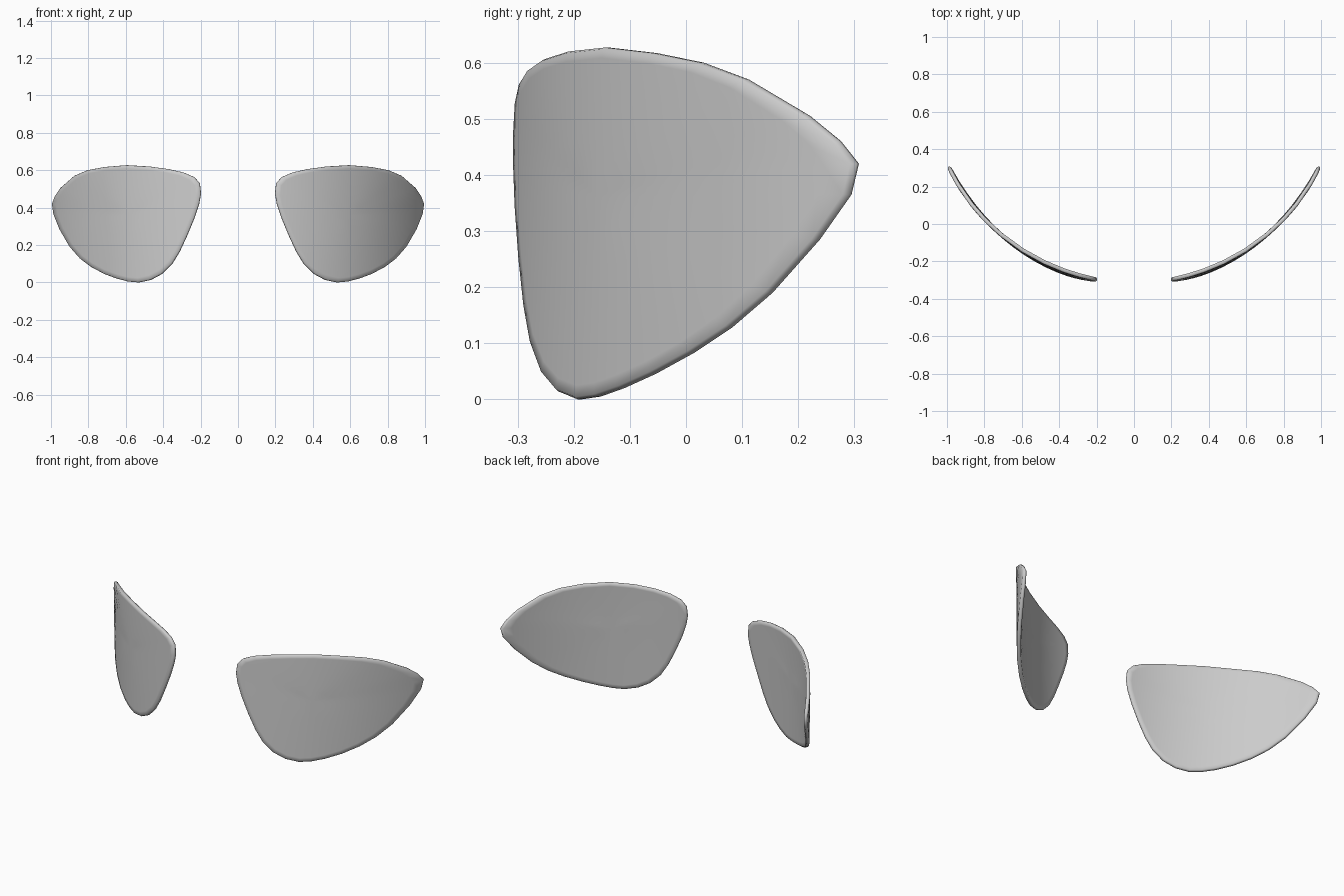
import bpy, bmesh, math
from mathutils import Vector

if "Cube" in bpy.data.objects:
    bpy.data.objects.remove(bpy.data.objects["Cube"])

# Front-view outline of one lens (x, z), clockwise from the inner corner
OUTLINE = [(.2, .475), (.206, .53), (.236, .563), (.295, .588), (.375, .606),
           (.48, .62), (.6, .627), (.72, .617), (.81, .6), (.88, .57),
           (.955, .505), (.985, .46), (1.0, .42), (.992, .365), (.96, .285),
           (.905, .19), (.85, .128), (.79, .083), (.72, .046), (.65, .02),
           (.59, .005), (.535, 0), (.47, .014), (.41, .046), (.355, .1),
           (.315, .165), (.275, .25), (.235, .345), (.21, .42)]
R, CY, THICK = 1.11, .787, .021
CENTRE = (.59, .36)


def surface(x, z, depth):
    """Point on the slightly tilted cylindrical lens, sunk by depth."""
    s = z - .45
    u = min(x - .05 * s, R * .99)
    h = math.sqrt(R * R - u * u)
    n = Vector((u / R, -h / R, 0))
    return Vector((x, CY - h + .045 * s, z)) - n * depth


def add_lens(name, side):
    bm = bmesh.new()
    # Rings run from the front centre, over the rounded rim, to the back centre
    scales = [.2, .4, .6, .8, .93, .988, 1, 1, .988, .93, .8, .6, .4, .2]
    depths = [0] * 6 + [.3, .7] + [1] * 6
    rings = []
    for k, d in zip(scales, depths):
        ring = []
        for x, z in OUTLINE:
            p = surface(CENTRE[0] + (x - CENTRE[0]) * k,
                        CENTRE[1] + (z - CENTRE[1]) * k, d * THICK)
            ring.append(bm.verts.new((p.x * side, p.y, p.z)))
        rings.append(ring)
    count = len(OUTLINE)
    for a, b in zip(rings, rings[1:]):
        for i in range(count):
            j = (i + 1) % count
            bm.faces.new((a[i], a[j], b[j], b[i]))
    # Close both centres
    for ring, depth in ((rings[0], 0), (rings[-1], THICK)):
        p = surface(*CENTRE, depth)
        c = bm.verts.new((p.x * side, p.y, p.z))
        for i in range(count):
            bm.faces.new((ring[i], ring[(i + 1) % count], c))
    bmesh.ops.recalc_face_normals(bm, faces=bm.faces)
    mesh = bpy.data.meshes.new(name)
    bm.to_mesh(mesh)
    bm.free()
    mesh.shade_smooth()
    obj = bpy.data.objects.new(name, mesh)
    bpy.context.collection.objects.link(obj)
    return obj


# Matching pair of lenses, centred front to back
lenses = [add_lens("right_lens", 1), add_lens("left_lens", -1)]
for lens in lenses:
    ys = [v.co.y for v in lens.data.vertices]
    mid = (min(ys) + max(ys)) / 2
    for v in lens.data.vertices:
        v.co.y -= mid
